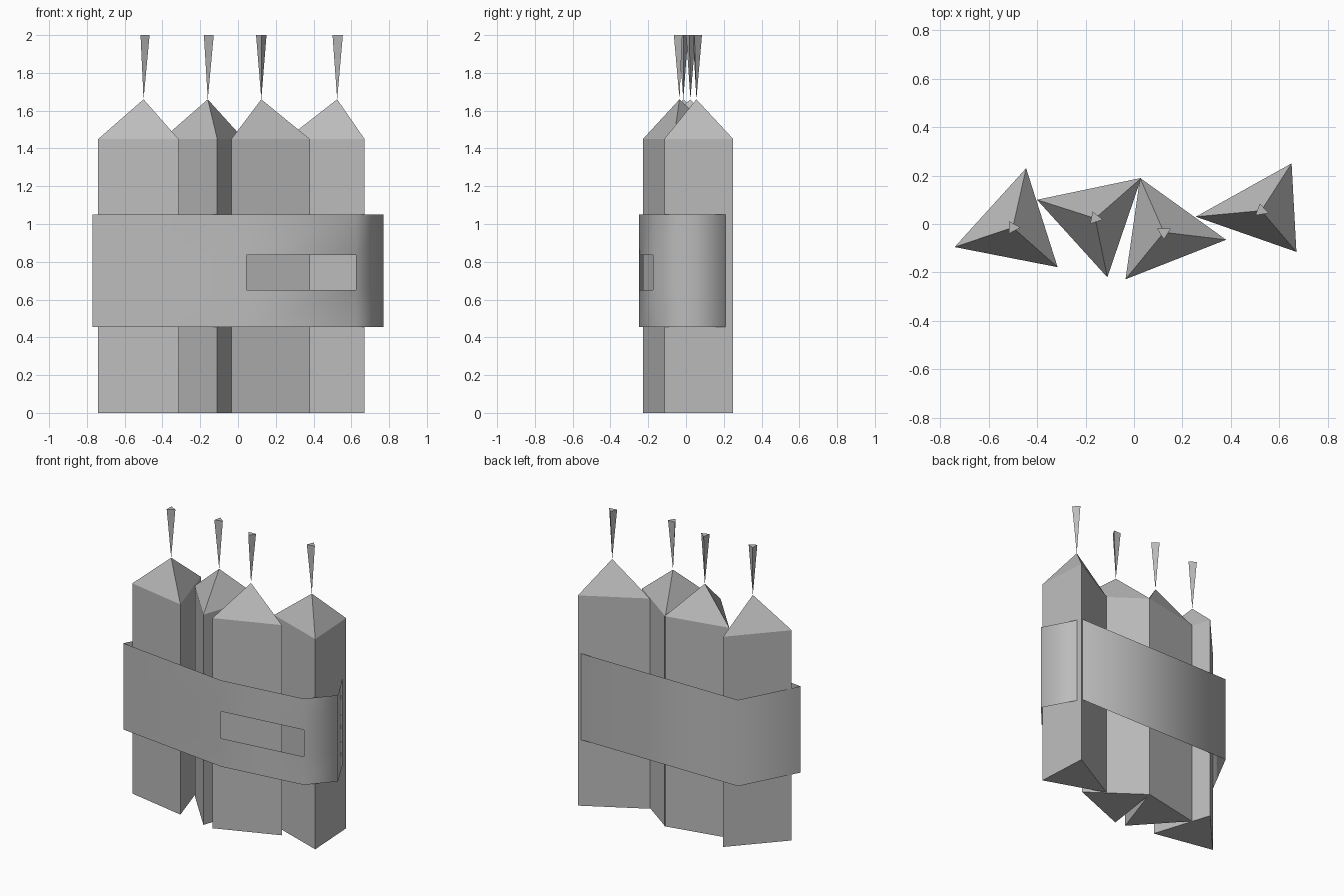
import bpy
import math

cube = bpy.data.objects.get("Cube")
if cube:
    bpy.data.objects.remove(cube)

# One neutral grey for everything
grey = bpy.data.materials.new("plain_grey")
grey.use_nodes = True
colour = (0.5, 0.5, 0.5, 1)
grey.diffuse_color = colour
grey.node_tree.nodes["Principled BSDF"].inputs["Base Color"].default_value = colour


def make_object(name, verts, faces):
    mesh = bpy.data.meshes.new(name)
    mesh.from_pydata(verts, [], faces)
    mesh.materials.append(grey)
    mesh.update()
    obj = bpy.data.objects.new(name, mesh)
    bpy.context.collection.objects.link(obj)
    return obj


SHOULDER, PEAK, TOP = 1.45, 1.66, 2.0


def make_stick(name, corners):
    """Three-sided prism with a pointed top; corners run counter-clockwise."""
    verts = [(x, y, z) for z in (0, SHOULDER) for x, y in corners]
    cx, cy = (sum(c) / 3 for c in zip(*corners))
    verts.append((cx, cy, PEAK))
    faces = [(2, 1, 0)]
    for i in range(3):
        j = (i + 1) % 3
        faces += [(i, j, j + 3, i + 3), (i + 3, j + 3, 6)]
    make_object(name, verts, faces)
    return cx, cy


def make_fuse(name, cx, cy, turn):
    """Thin inverted three-sided spike standing on the stick's point."""
    verts = [(cx, cy, PEAK)]
    for k in range(3):
        a = math.radians(turn + 120 * k)
        verts.append((cx + 0.032 * math.cos(a), cy + 0.03 * math.sin(a), TOP))
    make_object(name, verts, [(1, 2, 3), (0, 2, 1), (0, 3, 2), (0, 1, 3)])


# Sticks and fuses
sticks = [
    ([(-0.445, 0.23), (-0.74, -0.095), (-0.315, -0.178)], 0),
    ([(-0.40, 0.10), (-0.11, -0.22), (0.03, 0.19)], -10),
    ([(0.025, 0.19), (-0.035, -0.228), (0.38, -0.065)], -90),
    ([(0.65, 0.25), (0.255, 0.03), (0.67, -0.115)], -20),
]
for n, (corners, turn) in enumerate(sticks, 1):
    centre = make_stick(f"stick_{n}", corners)
    make_fuse(f"fuse_{n}", *centre, turn)

# Wrap-around band: rows of walls, with a window left open in the front right wall
path = [(-0.77, -0.15), (0.045, -0.25), (0.625, -0.175),
        (0.77, -0.01), (0.635, 0.24), (-0.565, 0.24)]
levels = [0.455, 0.65, 0.835, 1.05]
n = len(path)
verts = [(x, y, z) for z in levels for x, y in path]
faces = []
for row in range(3):
    for i in range(n):
        if row == 1 and i == 1:
            continue
        j = (i + 1) % n
        a = row * n
        faces.append((a + i, a + j, a + n + j, a + n + i))
band = make_object("band", verts, faces)

# Soft shading round the band's gentle bends
bpy.ops.object.select_all(action="DESELECT")
band.select_set(True)
bpy.context.view_layer.objects.active = band
bpy.ops.object.shade_smooth_by_angle(angle=math.radians(75))
